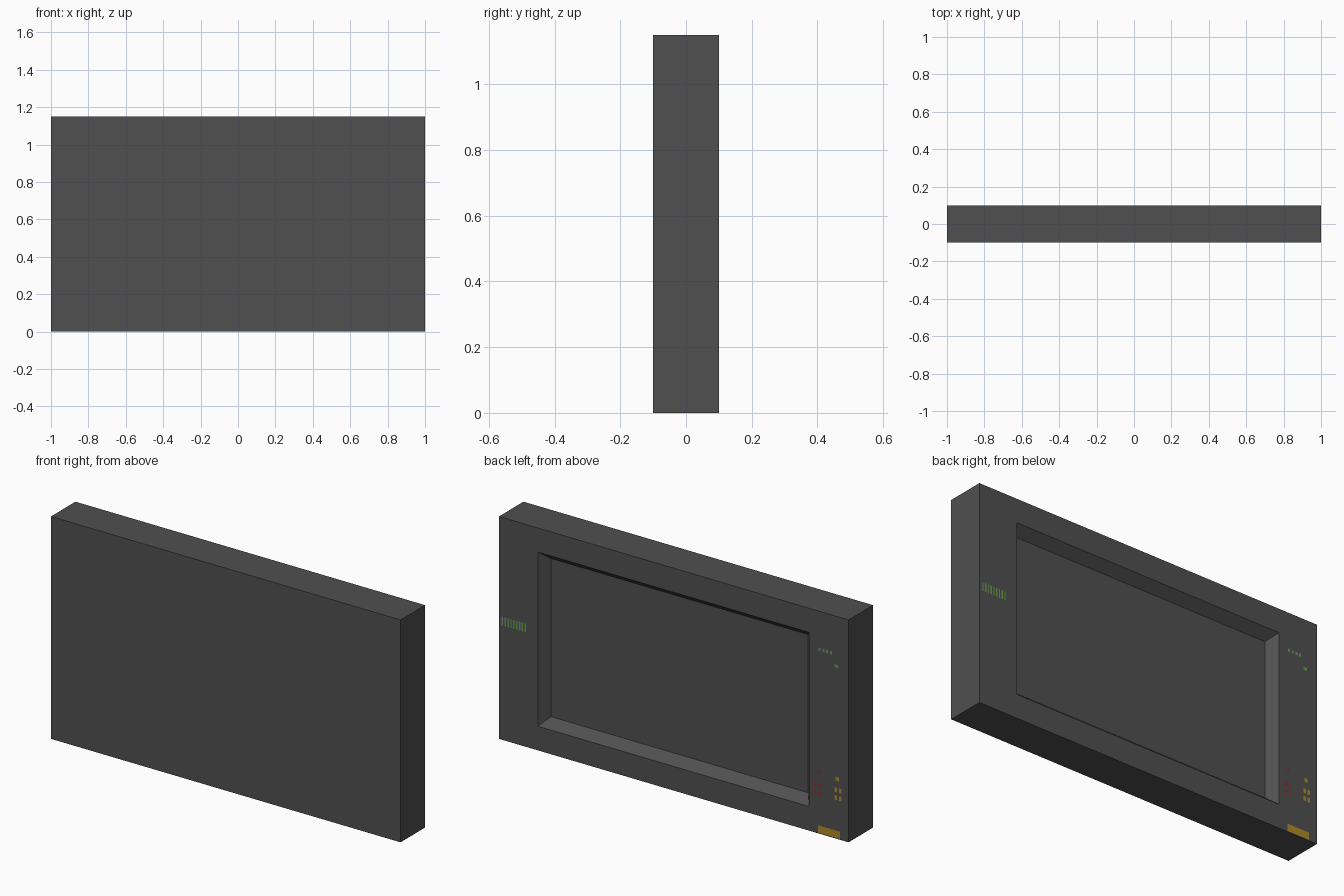
import bpy, bmesh

if "Cube" in bpy.data.objects:
    bpy.data.objects.remove(bpy.data.objects["Cube"])

W, D, H = 1.0, 0.1, 1.15          # half width, half depth, full height
X0, X1, Z0, Z1 = -0.775, 0.778, 0.125, 1.025  # recess opening
TAPER, DEPTH = 0.041, 0.05        # sloped recess walls


def material(name, rgb):
    m = bpy.data.materials.new(name)
    m.diffuse_color = (*rgb, 1)
    m.use_nodes = True
    m.node_tree.nodes["Principled BSDF"].inputs["Base Color"].default_value = m.diffuse_color
    return m


body_grey = material("body grey", (0.08, 0.08, 0.08))
light_grey = material("light grey", (0.24, 0.24, 0.24))
green = material("green", (0.11, 0.36, 0.06))
red = material("red", (0.30, 0.02, 0.03))
amber = material("amber", (0.42, 0.25, 0.02))


def add_object(name, bm, mats):
    me = bpy.data.meshes.new(name)
    bm.to_mesh(me)
    bm.free()
    for m in mats:
        me.materials.append(m)
    ob = bpy.data.objects.new(name, me)
    bpy.context.collection.objects.link(ob)
    return ob


# Slab housing with a sloped rectangular recess in the back
bm = bmesh.new()
for v in bmesh.ops.create_cube(bm, size=1)["verts"]:
    v.co = (v.co.x * 2 * W, v.co.y * 2 * D, (v.co.z + 0.5) * H)
bm.normal_update()
back = max(bm.faces, key=lambda f: f.normal.y)
bmesh.ops.inset_region(bm, faces=[back], thickness=0.1)
for v in back.verts:
    v.co.x = X0 if v.co.x < 0 else X1
    v.co.z = Z0 if v.co.z < H / 2 else Z1
panel = bmesh.ops.extrude_discrete_faces(bm, faces=[back])["faces"][0]
for v in panel.verts:
    v.co.x += TAPER if v.co.x < 0 else -TAPER
    v.co.z += TAPER if v.co.z < H / 2 else -TAPER
    v.co.y -= DEPTH
bm.normal_update()
add_object("housing", bm, [body_grey])


# Flush painted marks on the back border, each a grid of small bars
def marks(name, mats, x0, x1, z0, z1, nx=1, nz=1, fill=0.5):
    bm = bmesh.new()
    px, pz = (x1 - x0) / nx, (z1 - z0) / nz
    y = D + 0.0006
    for i in range(nx):
        for j in range(nz):
            w = px * (fill if nx > 1 else 1)
            h = pz * (fill if nz > 1 else 1)
            x, z = x0 + i * px, z0 + j * pz
            corners = [(x, z), (x, z + h), (x + w, z + h), (x + w, z)]
            f = bm.faces.new([bm.verts.new((a, y, b)) for a, b in corners])
            f.material_index = i % len(mats)
    add_object(name, bm, mats)


marks("side_indicator", [green, green, light_grey], 0.845, 0.992, 0.592, 0.638, nx=9)
marks("upper_indicator", [green, light_grey], -0.905, -0.818, 0.945, 0.962, nx=4)
marks("small_indicator", [green], -0.94, -0.92, 0.885, 0.9)
marks("red_indicator", [red], -0.845, -0.795, 0.20, 0.28, nx=3, nz=2)
marks("red_dot", [red], -0.84, -0.82, 0.315, 0.33)
marks("amber_indicator", [amber], -0.96, -0.91, 0.20, 0.28, nx=2, nz=2, fill=0.6)
marks("amber_dot", [amber], -0.945, -0.925, 0.30, 0.32)
marks("amber_bar", [amber], -0.952, -0.826, 0.004, 0.042)
